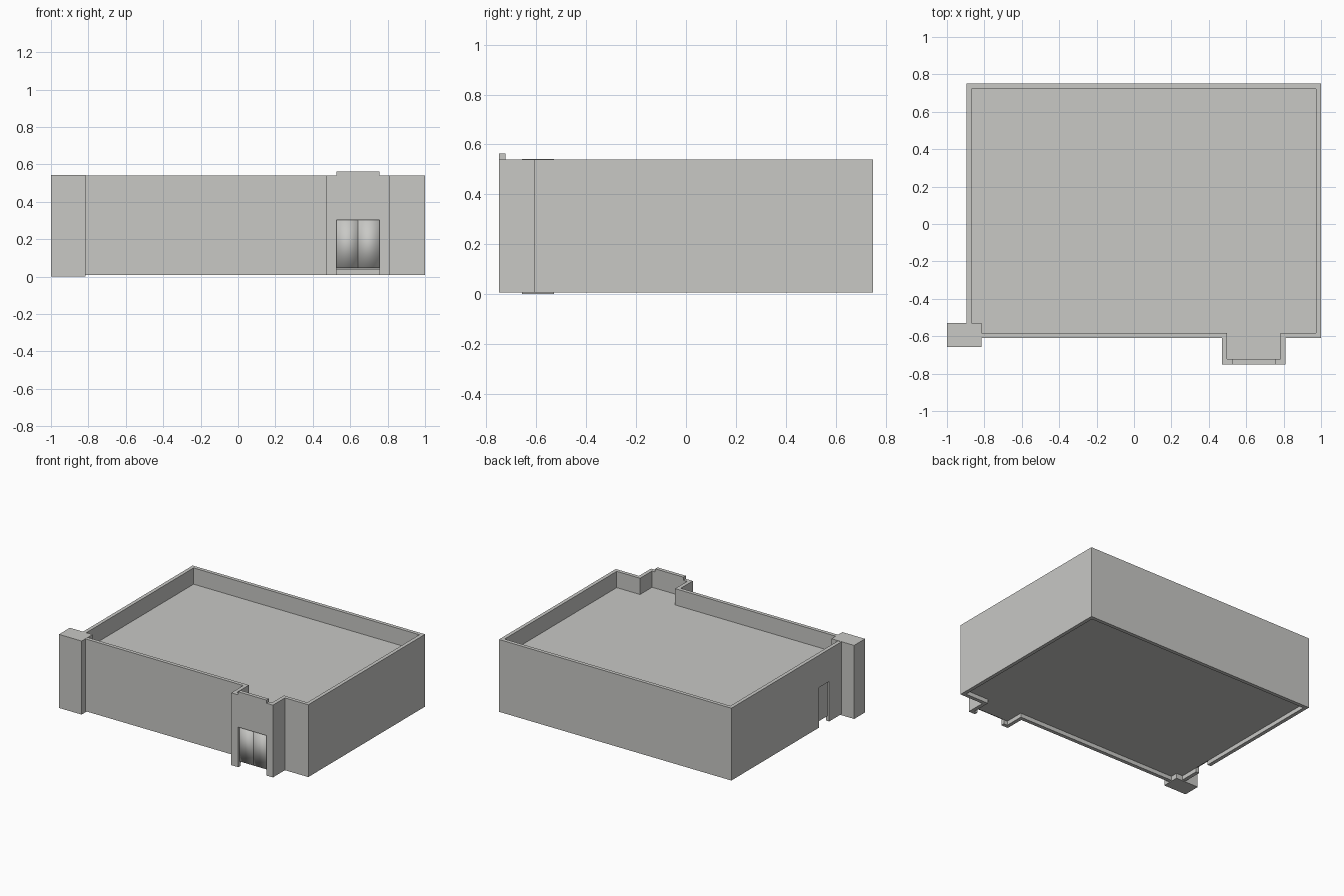
import bpy
import bmesh
from mathutils import Vector

if "Cube" in bpy.data.objects:
    bpy.data.objects.remove(bpy.data.objects["Cube"])

grey = bpy.data.materials.new("concrete_grey")
grey.use_nodes = True
tone = (0.58, 0.58, 0.56, 1)
grey.diffuse_color = tone
grey.node_tree.nodes["Principled BSDF"].inputs["Base Color"].default_value = tone

WALL = 0.027
BASE, TOP = 0.007, 0.54


def finish(name, bm):
    bmesh.ops.recalc_face_normals(bm, faces=bm.faces)
    mesh = bpy.data.meshes.new(name)
    bm.to_mesh(mesh)
    bm.free()
    mesh.materials.append(grey)
    obj = bpy.data.objects.new(name, mesh)
    bpy.context.collection.objects.link(obj)
    return obj


def box(name, lo, hi):
    bm = bmesh.new()
    bmesh.ops.create_cube(bm, size=1)
    lo, hi = Vector(lo), Vector(hi)
    for v in bm.verts:
        v.co = (lo + hi) / 2 + v.co * (hi - lo)
    return finish(name, bm)


def inset(points, d):
    # Move each corner of an anticlockwise right-angled outline inwards
    result = []
    for i, p in enumerate(points):
        a = (p - points[i - 1]).normalized()
        b = (points[(i + 1) % len(points)] - p).normalized()
        result.append(p + d * Vector((-a.y - b.y, a.x + b.x)))
    return result


def slab(name, points, z0, z1):
    bm = bmesh.new()
    face = bm.faces.new([bm.verts.new((p.x, p.y, z0)) for p in points])
    ext = bmesh.ops.extrude_face_region(bm, geom=[face], use_keep_orig=True)
    for v in ext["geom"]:
        if isinstance(v, bmesh.types.BMVert):
            v.co.z = z1
    return finish(name, bm)


def ring(name, outer, inner, z0, z1):
    bm = bmesh.new()
    loops = [[bm.verts.new((p.x, p.y, z)) for p in pts]
             for pts, z in ((outer, z0), (outer, z1), (inner, z1), (inner, z0))]
    n = len(outer)
    for k in range(4):
        a, b = loops[k], loops[(k + 1) % 4]
        for i in range(n):
            j = (i + 1) % n
            bm.faces.new((a[i], a[j], b[j], b[i]))
    return finish(name, bm)


def cut(target, lo, hi):
    cutter = box("door_cutter", lo, hi)
    cutter.hide_render = True
    mod = target.modifiers.new("doorway", "BOOLEAN")
    mod.operation = "DIFFERENCE"
    mod.solver = "EXACT"
    mod.object = cutter
    bpy.context.view_layer.objects.active = target
    bpy.ops.object.modifier_apply(modifier=mod.name)
    bpy.data.objects.remove(cutter)


# Outer walls with the entrance porch
outline = [Vector(p) for p in ((-0.895, -0.61), (0.47, -0.61), (0.47, -0.75), (0.81, -0.75),
                               (0.81, -0.61), (1, -0.61), (1, 0.75), (-0.895, 0.75))]
inner = inset(outline, WALL)
walls = ring("outer_walls", outline, inner, BASE, TOP)
cut(walls, (0.527, -0.8, -0.1), (0.757, -0.7, 0.302))
cut(walls, (-0.95, -0.39, -0.1), (-0.85, -0.27, 0.302))

# Floor and sunken flat roof
slab("floor", inner, 0.037, 0.045)
slab("roof", inner, 0.41, 0.42)

# Corner pillar and raised porch crest
box("corner_pillar", (-1, -0.657, 0), (-0.815, -0.53, TOP + 0.002))
box("porch_crest", (0.527, -0.75, TOP), (0.757, -0.75 + WALL, 0.563))

# Front double door and side door
leaves = [box("front_door_" + side, (x, -0.737, 0.045), (x + 0.115, -0.727, 0.302))
          for side, x in (("right", 0.527), ("left", 0.642))]
for leaf in leaves:
    leaf.data.shade_smooth()
box("side_door", (-0.882, -0.39, 0.045), (-0.872, -0.27, 0.302))
